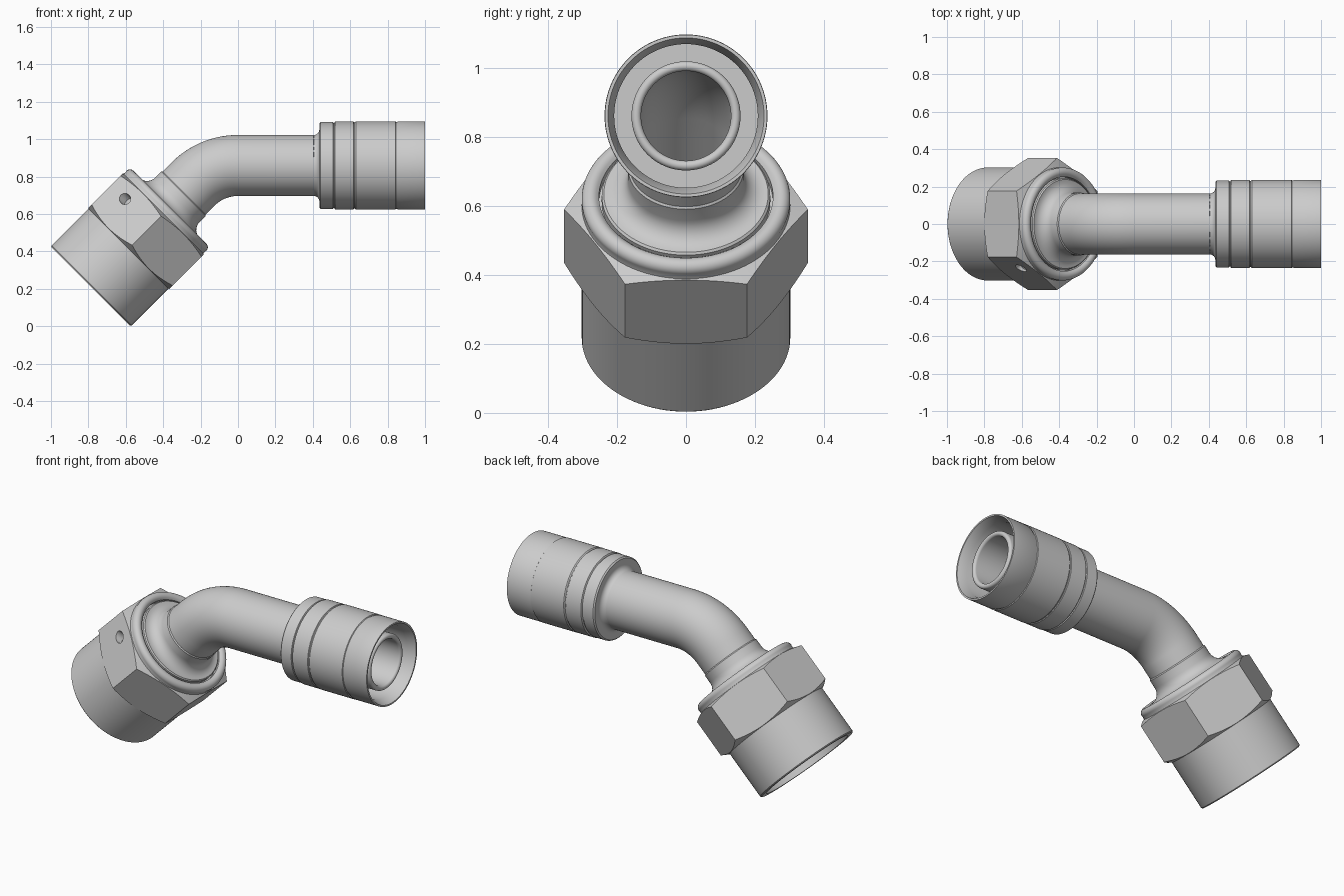
import bpy, bmesh
from math import sin, cos, pi, radians, tan
from mathutils import Matrix, Vector

if "Cube" in bpy.data.objects:
    bpy.data.objects.remove(bpy.data.objects["Cube"])

SEG = 96
PIPE_Z = 0.86
NUT_END = Vector((-0.787, 0, 0.2135))
BEND_R = (PIPE_Z - NUT_END.z + NUT_END.x) / -tan(pi / 8)
NUT_FRAME = Matrix.Translation(NUT_END) @ Matrix.Rotation(radians(45), 4, 'Y')
HOSE_FRAME = Matrix.Translation((0, 0, PIPE_Z)) @ Matrix.Rotation(radians(90), 4, 'Y')
BORE = 0.13


def make_object(name, bm, frame=None):
    bmesh.ops.recalc_face_normals(bm, faces=bm.faces[:])
    mesh = bpy.data.meshes.new(name)
    bm.to_mesh(mesh)
    bm.free()
    obj = bpy.data.objects.new(name, mesh)
    bpy.context.collection.objects.link(obj)
    if frame:
        obj.matrix_world = frame
    return obj


def activate(obj):
    bpy.ops.object.select_all(action='DESELECT')
    obj.select_set(True)
    bpy.context.view_layer.objects.active = obj


def smooth(obj):
    activate(obj)
    bpy.ops.object.shade_smooth_by_angle(angle=radians(28))
    return obj


def bridge(bm, a, b):
    n = len(a)
    for i in range(n):
        bm.faces.new((a[i], a[(i + 1) % n], b[(i + 1) % n], b[i]))


def revolve(name, profile, frame):
    """Spin a closed (radius, height) profile about the local z axis."""
    bm = bmesh.new()
    rings = [[bm.verts.new((r * cos(2 * pi * i / SEG), r * sin(2 * pi * i / SEG), h))
              for i in range(SEG)] for r, h in profile]
    for k in range(len(rings)):
        bridge(bm, rings[k - 1], rings[k])
    return make_object(name, bm, frame)


def arc(r, h, rad, start, end, steps=8):
    """Points of a circular arc within a profile."""
    angles = [radians(start + (end - start) * i / steps) for i in range(steps + 1)]
    return [(r + rad * cos(a), h + rad * sin(a)) for a in angles]


def prism(name, sides, radius, low, high, frame):
    bm = bmesh.new()
    bmesh.ops.create_cone(bm, cap_ends=True, segments=sides, radius1=radius, radius2=radius,
                          depth=high - low,
                          matrix=Matrix.Translation((0, 0, (low + high) / 2)))
    return make_object(name, bm, frame)


def boolean(obj, cutter, operation):
    mod = obj.modifiers.new(operation, 'BOOLEAN')
    mod.object, mod.operation, mod.solver = cutter, operation, 'EXACT'
    bpy.context.view_layer.update()
    activate(obj)
    bpy.ops.object.modifier_apply(modifier=mod.name)
    bpy.data.objects.remove(cutter)


# Bent pipe, hollow
bm = bmesh.new()
path = [(Vector((0.46, 0, PIPE_Z)), 0)]
for i in range(17):
    a = radians(45) * i / 16
    path.append((Vector((-BEND_R * sin(a), 0, PIPE_Z - BEND_R + BEND_R * cos(a))), a))
path.append((path[-1][0] + Vector((-1, 0, -1)).normalized() * 0.09, radians(45)))
ends = []
for rad in (0.163, BORE):
    rings = []
    for c, a in path:
        u = Vector((-sin(a), 0, cos(a)))
        rings.append([bm.verts.new(c + rad * (cos(2 * pi * i / SEG) * u
                                              + Vector((0, sin(2 * pi * i / SEG), 0))))
                      for i in range(SEG)])
    for p, q in zip(rings, rings[1:]):
        bridge(bm, p, q)
    ends.append((rings[0], rings[-1]))
bridge(bm, ends[0][0], ends[1][0])
bridge(bm, ends[0][1], ends[1][1])
smooth(make_object("bent_pipe", bm))

# Hose shell: neck fillet, grooved outer wall, open end
shell = [(0.15, 0.41)] + arc(0.193, 0.405, 0.03, 180, 90, 6)
shell += [(0.225, 0.435), (0.232, 0.442), (0.232, 0.508), (0.227, 0.511), (0.227, 0.515),
          (0.235, 0.519), (0.235, 0.617), (0.231, 0.62), (0.231, 0.624), (0.236, 0.63),
          (0.236, 0.842), (0.232, 0.845), (0.232, 0.849), (0.235, 0.855), (0.235, 1.0),
          (0.226, 1.0), (0.208, 0.95), (0.208, 0.52), (0.15, 0.52)]
smooth(revolve("hose_shell", shell, HOSE_FRAME))

# Hose nipple inside the shell
nipple = [(BORE, 0.455), (0.158, 0.455)] + arc(0.144, 0.951, 0.014, 0, 180, 10)
smooth(revolve("hose_nipple", nipple, HOSE_FRAME))

# Swivel nut: turned blank, intersected with a hexagon
blank = [(0.266, 0.0), (0.297, 0.0), (0.302, 0.006), (0.302, 0.285), (0.358, 0.315),
         (0.358, 0.529), (0.302, 0.549)]
blank += arc(0.276, 0.572, 0.026, -20, 130, 10)
blank += [(0.252, 0.585), (0.252, 0.56), (0.2, 0.56), (0.2, 0.47), (0.266, 0.42)]
nut = revolve("swivel_nut", blank, NUT_FRAME)
boolean(nut, prism("hex_cutter", 6, 0.353, -0.1, 0.7, NUT_FRAME), 'INTERSECT')

# Small drilled hole in one flat
a = radians(210)
normal, tangent = Vector((cos(a), sin(a), 0)), Vector((-sin(a), cos(a), 0))
spot = normal * 0.305 + tangent * 0.104 + Vector((0, 0, 0.46))
drill = NUT_FRAME @ Matrix.Translation(spot) @ normal.to_track_quat('Z', 'Y').to_matrix().to_4x4()
boolean(nut, prism("drill_cutter", 24, 0.03, -0.045, 0.1, drill), 'DIFFERENCE')
smooth(nut)

# Inner sleeve: cone nose, shoulder, fillet up to the pipe collar
sleeve = [(BORE, 0.25), (0.165, 0.25), (0.225, 0.44), (0.198, 0.48), (0.198, 0.562),
          (0.244, 0.562), (0.244, 0.588), (0.238, 0.594)]
sleeve += arc(0.228, 0.654, 0.06, 270, 180, 8)
sleeve += [(0.168, 0.7), (0.163, 0.706), (BORE, 0.706)]
smooth(revolve("inner_sleeve", sleeve, NUT_FRAME))
